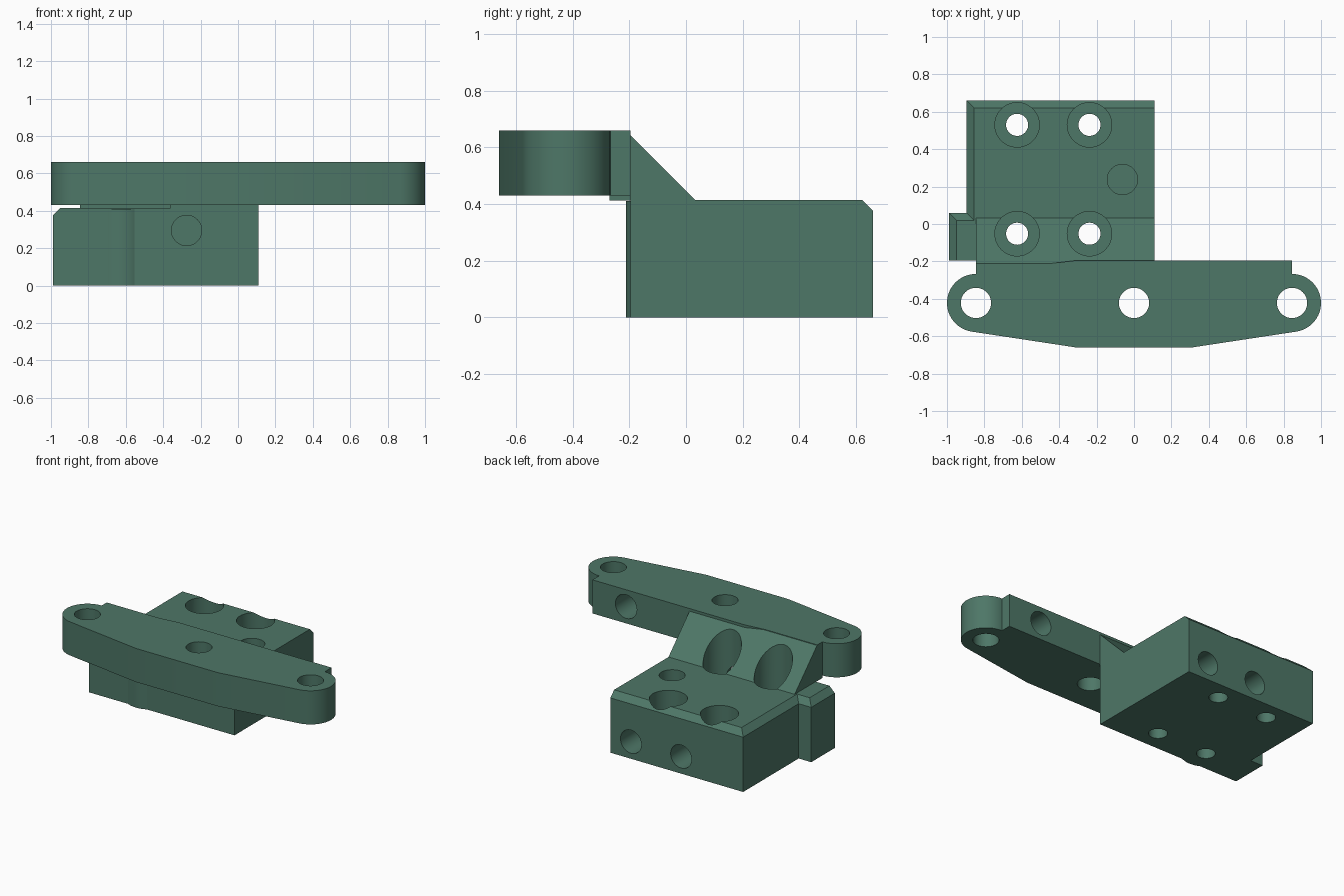
import bpy, bmesh, math

if "Cube" in bpy.data.objects:
    bpy.data.objects.remove(bpy.data.objects["Cube"])

green = bpy.data.materials.new("muted green")
green.diffuse_color = (0.076, 0.184, 0.136, 1)
green.use_nodes = True
green.node_tree.nodes["Principled BSDF"].inputs["Base Color"].default_value = green.diffuse_color


def make(name, rings):
    """Closed solid lofted through rings that have equal point counts."""
    bm = bmesh.new()
    loops = [[bm.verts.new(p) for p in ring] for ring in rings]
    n = len(loops[0])
    for a, b in zip(loops, loops[1:]):
        for i in range(n):
            j = (i + 1) % n
            bm.faces.new((a[i], a[j], b[j], b[i]))
    bm.faces.new(loops[0][::-1])
    bm.faces.new(loops[-1])
    bmesh.ops.recalc_face_normals(bm, faces=bm.faces)
    me = bpy.data.meshes.new(name)
    bm.to_mesh(me)
    bm.free()
    me.materials.append(green)
    ob = bpy.data.objects.new(name, me)
    bpy.context.collection.objects.link(ob)
    return ob


def prism(name, outline, z0, z1):
    return make(name, [[(x, y, z) for x, y in outline] for z in (z0, z1)])


def rod(name, start, axis, length, r, n=48):
    """Cylinder from start along 'y' or 'z' by a signed length."""
    x, y, z = start
    rings = []
    for d in (0, length):
        ring = []
        for i in range(n):
            a = 2 * math.pi * i / n
            u, v = r * math.cos(a), r * math.sin(a)
            ring.append((x + u, y + v, z + d) if axis == 'z' else (x + u, y + d, z + v))
        rings.append(ring)
    return make(name, rings)


def chamfered(name, x0, x1, y0, y1, top, c):
    """Block with its left and back top edges chamfered."""
    def ring(z, d):
        return [(x0 + d, y0, z), (x1, y0, z), (x1, y1 - d, z), (x0 + d, y1 - d, z)]
    return make(name, [ring(0, 0), ring(top - c, 0), ring(top, c)])


def combine(target, other, op):
    mod = target.modifiers.new(op, 'BOOLEAN')
    mod.operation, mod.solver, mod.object = op, 'EXACT', other
    bpy.context.view_layer.objects.active = target
    bpy.ops.object.modifier_apply(modifier=mod.name)
    bpy.data.objects.remove(other, do_unlink=True)


TOP, ARM_Z0, ARM_Z1 = 0.415, 0.43, 0.66

# main block and side tab
bracket = chamfered("mounting_bracket", -0.895, 0.11, -0.195, 0.66, TOP, 0.04)
parts = [chamfered("side_tab", -0.99, -0.8, -0.195, 0.06, TOP, 0.04)]

# rounded boss around the front left screw
parts.append(rod("screw_boss", (-0.625, -0.052, 0), 'z', 0.41, 0.16))

# sloping gusset from block to arm
gusset = [(0.032, TOP), (-0.21, 0.657), (-0.25, 0.657), (-0.25, ARM_Z0 + 0.02),
          (-0.195, ARM_Z0 + 0.02), (-0.195, 0.3), (0.032, 0.3)]
parts.append(make("gusset", [[(x, y, z) for y, z in gusset] for x in (-0.845, 0.11)]))

# thin pad below the left of the arm
parts.append(prism("arm_pad", [(-0.845, -0.27), (-0.36, -0.27), (-0.36, -0.15),
                               (-0.845, -0.15)], TOP - 0.003, ARM_Z0 + 0.03))

# arm with rounded ends
half = [(0.845, -0.195)]
for i in range(25):
    a = math.radians(90 - 171.5 * i / 24)
    half.append((0.845 + 0.155 * math.cos(a), -0.422 + 0.155 * math.sin(a)))
half.append((0.31, -0.66))
left = [(-x, y) for x, y in reversed(half)]
left[-1] = (-0.845, -0.212)
outline = half + left + [(-0.455, -0.212), (-0.31, -0.195)]
parts.append(prism("arm", outline, ARM_Z0, ARM_Z1))

for p in parts:
    combine(bracket, p, 'UNION')

cuts = []
# four counterbored screw holes
for x in (-0.625, -0.238):
    for y in (-0.052, 0.53):
        cuts.append(rod("screw_hole", (x, y, -0.1), 'z', 1, 0.059))
        cuts.append(rod("counterbore", (x, y, 0.2), 'z', 0.8, 0.119))
# three arm holes
for x in (-0.845, 0, 0.845):
    cuts.append(rod("arm_hole", (x, -0.422, 0.42), 'z', 0.5, 0.081))
# blind holes: block top, block front, block back, arm back
cuts.append(rod("top_socket", (-0.062, 0.238, 0.215), 'z', 0.4, 0.081))
cuts.append(rod("front_socket", (-0.275, -0.3, 0.295), 'y', 0.4, 0.081))
for x in (-0.045, -0.425):
    cuts.append(rod("back_socket", (x, 0.8, 0.117), 'y', -0.5, 0.079))
cuts.append(rod("arm_socket", (0.59, 0, 0.545), 'y', -0.45, 0.081))
for c in cuts:
    combine(bracket, c, 'DIFFERENCE')

# smooth the curved walls, keep the edges sharp
bpy.ops.object.select_all(action='DESELECT')
bracket.select_set(True)
bpy.context.view_layer.objects.active = bracket
bpy.ops.object.shade_smooth_by_angle(angle=math.radians(20))
